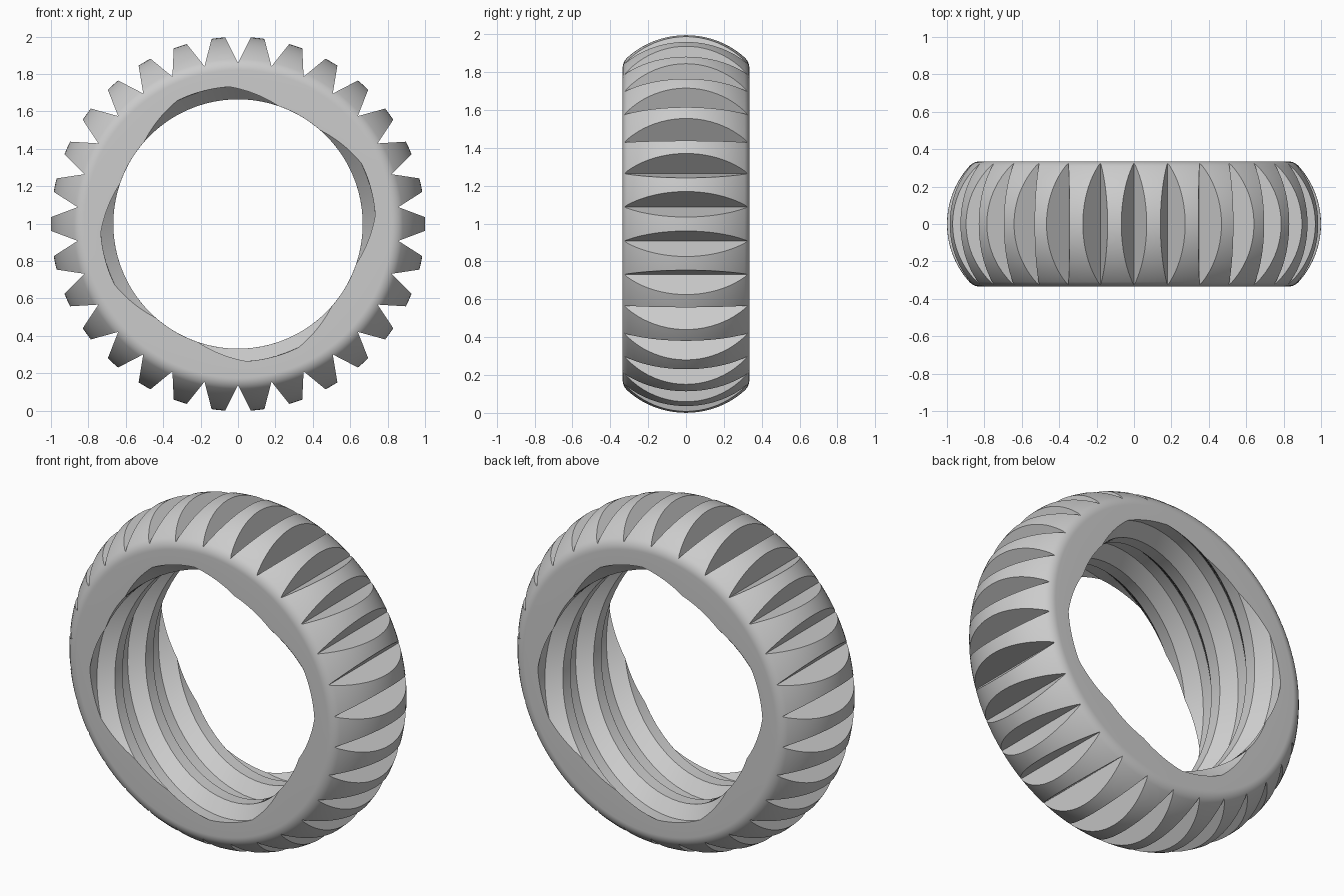
import bpy, bmesh
from math import sin, cos, radians, asin, pi

default = bpy.data.objects.get("Cube")
if default:
    bpy.data.objects.remove(default, do_unlink=True)

HALF = 0.335          # half width along y
CENTRE = 0.998        # height of the ring's axis
COLS = 240            # angular divisions
STEP = 360 / COLS
ROWS = 42             # divisions along the thread
CREST, ROOT = 0.667, 0.735
START = 3.75          # angle where a thread root begins on the front
TURN_COLS = -140      # thread advance from front to back, in columns
TEETH = 30


def point(r, deg, y):
    a = radians(deg)
    return (r * cos(a), y, CENTRE + r * sin(a))


def thread_radius(i):
    """Four-start trapezoid: root, flank, crest, flank."""
    t = (i % (COLS // 4)) / (COLS // 4) * 4
    depth = 1 if t < 1 else 2 - t if t < 2 else 0 if t < 3 else t - 3
    return CREST + (ROOT - CREST) * depth


def outer_profile():
    """Crowned tread with rounded shoulders, from back to front."""
    crown, fillet = 0.46, 0.08
    join = asin((HALF - fillet) / (crown - fillet))
    arc = [(crown * sin(join * k / 10), 1 - crown + crown * cos(join * k / 10)) for k in range(11)]
    cy, cr = HALF - fillet, 1 - crown + (crown - fillet) * cos(join)
    for k in range(1, 9):
        a = join + (pi / 2 - join) * k / 8
        arc.append((cy + fillet * sin(a), cr + fillet * cos(a)))
    return arc[::-1] + [(-y, r) for y, r in arc[1:]]


def finish(bm, name):
    bmesh.ops.recalc_face_normals(bm, faces=bm.faces)
    mesh = bpy.data.meshes.new(name)
    bm.to_mesh(mesh)
    bm.free()
    obj = bpy.data.objects.new(name, mesh)
    bpy.context.collection.objects.link(obj)
    return obj


# Ring body: threaded bore plus crowned outside
bm = bmesh.new()
rings = []
for j in range(ROWS + 1):
    f = j / ROWS
    rings.append([bm.verts.new(point(thread_radius(i), START + (i + TURN_COLS * f) * STEP,
                                     HALF * (2 * f - 1))) for i in range(COLS)])
for y, r in outer_profile():
    rings.append([bm.verts.new(point(r, START + (i + TURN_COLS) * STEP, y)) for i in range(COLS)])
for k, ring in enumerate(rings):
    last = k == len(rings) - 1
    nxt = rings[0] if last else rings[k + 1]
    shift = TURN_COLS if last else 0
    for i in range(COLS):
        bm.faces.new((ring[i], ring[(i + 1) % COLS],
                      nxt[(i + 1 + shift) % COLS], nxt[(i + shift) % COLS]))
body = finish(bm, "threaded_gear_ring")

# V-shaped grooves between the teeth
bm = bmesh.new()
for n in range(TEETH):
    a = radians((n + 0.5) * 360 / TEETH)
    ends = []
    for y in (-0.4, 0.4):
        ends.append([bm.verts.new((r * cos(a) - w * sin(a), y, CENTRE + r * sin(a) + w * cos(a)))
                     for r, w in ((0.862, 0), (1.05, 0.094), (1.05, -0.094))])
    front, back = ends
    bm.faces.new(front)
    bm.faces.new(back[::-1])
    for i in range(3):
        k = (i + 1) % 3
        bm.faces.new((front[i], back[i], back[k], front[k]))
cutter = finish(bm, "groove_cutter")
cutter.hide_render = True

# Cut the grooves
bpy.ops.object.select_all(action='DESELECT')
bpy.context.view_layer.objects.active = body
body.select_set(True)
cut = body.modifiers.new("grooves", 'BOOLEAN')
cut.operation = 'DIFFERENCE'
cut.solver = 'EXACT'
cut.object = cutter
bpy.ops.object.modifier_apply(modifier=cut.name)
bpy.data.objects.remove(cutter, do_unlink=True)

# Plain grey material
grey = bpy.data.materials.new("light grey")
grey.use_nodes = True
colour = (0.6, 0.6, 0.6, 1)
grey.diffuse_color = colour
grey.node_tree.nodes["Principled BSDF"].inputs["Base Color"].default_value = colour
body.data.materials.clear()
body.data.materials.append(grey)
bpy.ops.object.shade_smooth_by_angle(angle=radians(22))
